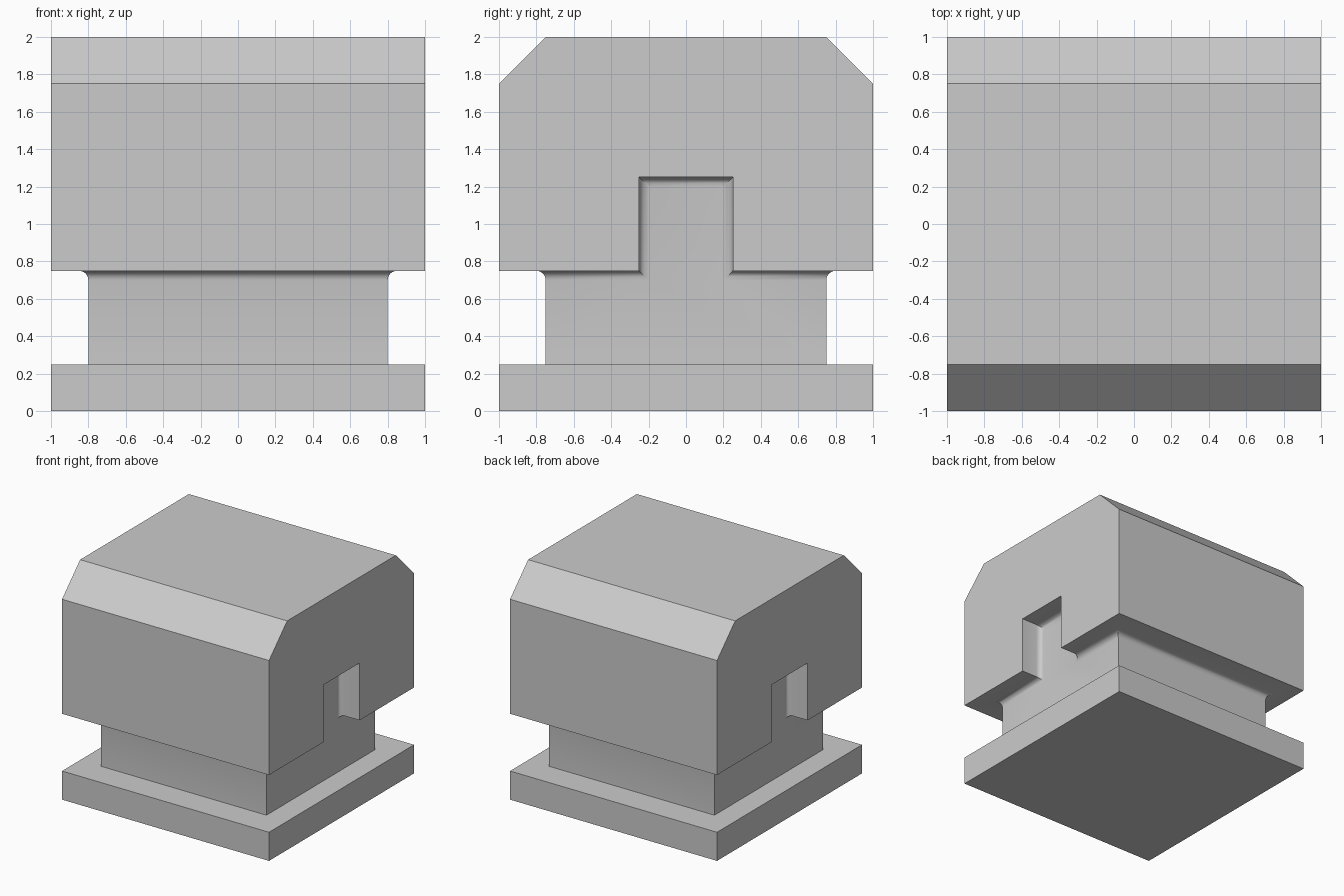
import bpy, bmesh

if "Cube" in bpy.data.objects:
    bpy.data.objects.remove(bpy.data.objects["Cube"])


def add_object(name, bm):
    bmesh.ops.recalc_face_normals(bm, faces=bm.faces)
    mesh = bpy.data.meshes.new(name)
    bm.to_mesh(mesh)
    bm.free()
    obj = bpy.data.objects.new(name, mesh)
    bpy.context.collection.objects.link(obj)
    return obj


def extrude_x(name, profile, half):
    """Extrude a (y, z) profile from x = -half to x = +half."""
    bm = bmesh.new()
    face = bm.faces.new([bm.verts.new((-half, y, z)) for y, z in profile])
    out = bmesh.ops.extrude_face_region(bm, geom=[face])["geom"]
    verts = [g for g in out if isinstance(g, bmesh.types.BMVert)]
    bmesh.ops.translate(bm, verts=verts, vec=(2 * half, 0, 0))
    return add_object(name, bm)


def rect(y, z0, z1):
    return [(-y, z0), (y, z0), (y, z1), (-y, z1)]


# Square foot plate
extrude_x("base_plate", rect(1, 0, 0.25), 1)

# Chamfered head with a slot running through its underside
half = [(0.25, 1.25), (0.25, 0.75), (1, 0.75), (1, 1.75), (0.75, 2)]
head = extrude_x("head_and_neck", half + [(-y, z) for y, z in reversed(half)], 1)

# Neck, which also fills the middle of the slot
neck = extrude_x("neck_helper", rect(0.75, 0.25, 1.5), 0.8)
mod = head.modifiers.new("join_neck", "BOOLEAN")
mod.operation = "UNION"
mod.solver = "EXACT"
mod.object = neck
bpy.context.view_layer.objects.active = head
bpy.ops.object.modifier_apply(modifier=mod.name)
bpy.data.objects.remove(neck)


# Small fillets where the neck meets the head and the slot walls
def is_inner_corner(edge):
    a, b = (v.co for v in edge.verts)
    mid = (a + b) / 2
    on_side = all(abs(abs(p.x) - 0.8) < 1e-3 for p in (a, b)) and mid.z > 0.74
    on_front = abs(abs(mid.y) - 0.75) < 1e-3 and abs(mid.z - 0.75) < 1e-3
    return on_side or on_front


bm = bmesh.new()
bm.from_mesh(head.data)
bmesh.ops.remove_doubles(bm, verts=bm.verts, dist=1e-4)
bmesh.ops.bevel(bm, geom=[e for e in bm.edges if is_inner_corner(e)],
                offset=0.05, offset_type="OFFSET", segments=4, profile=0.5,
                affect="EDGES", clamp_overlap=True)
bm.to_mesh(head.data)
bm.free()

head.select_set(True)
bpy.ops.object.shade_smooth_by_angle(angle=0.5)
